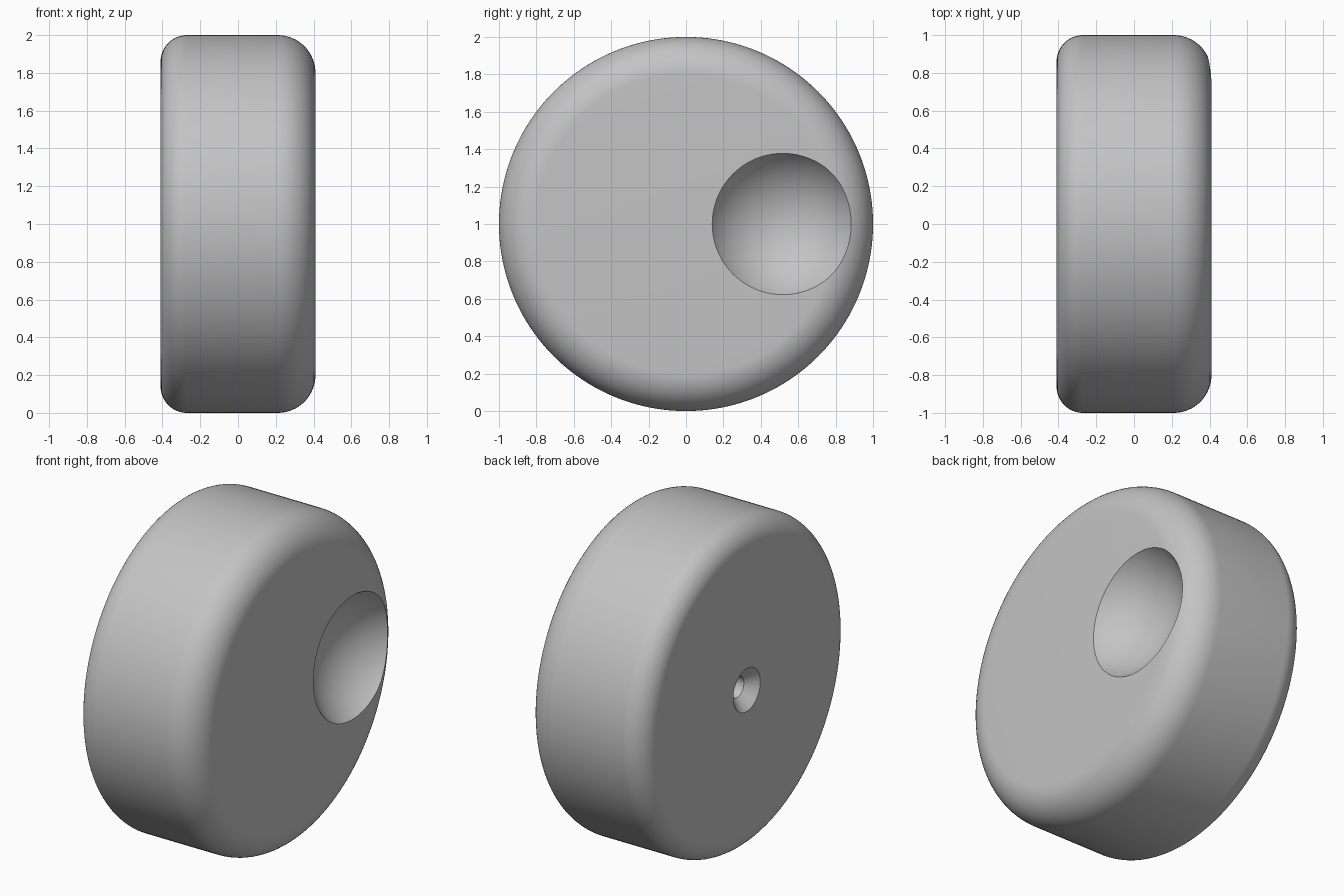
import bpy
import bmesh
from math import sin, cos, pi, radians, sqrt
from mathutils import Matrix, Vector

cube = bpy.data.objects.get("Cube")
if cube:
    bpy.data.objects.remove(cube, do_unlink=True)

HALF = 0.41          # half thickness along x
RADIUS = 1.0
FRONT_FILLET = 0.2   # rounding on the dimpled face
BACK_FILLET = 0.14   # rounding on the screw face
STEPS = 16
SEGMENTS = 160

grey = bpy.data.materials.new("plain grey")
grey.use_nodes = True
colour = (0.55, 0.55, 0.55, 1)
grey.diffuse_color = colour
grey.node_tree.nodes["Principled BSDF"].inputs["Base Color"].default_value = colour


def arc(x, r, radius, start, end):
    """Points (x, radius) on a quarter round, angles measured from +x."""
    angles = [start + (end - start) * i / STEPS for i in range(STEPS + 1)]
    return [(x + radius * cos(a), r + radius * sin(a)) for a in angles]


def new_object(name, bm):
    mesh = bpy.data.meshes.new(name)
    bm.to_mesh(mesh)
    bm.free()
    mesh.materials.append(grey)
    obj = bpy.data.objects.new(name, mesh)
    bpy.context.collection.objects.link(obj)
    return obj


# Knob body: lathed profile including the countersunk screw hole
hole_end = -0.1
profile = [(HALF, 0)]
profile += arc(HALF - FRONT_FILLET, RADIUS - FRONT_FILLET, FRONT_FILLET, 0, pi / 2)
profile += arc(-HALF + BACK_FILLET, RADIUS - BACK_FILLET, BACK_FILLET, pi / 2, pi)
profile += [(-HALF, 0.13), (-HALF + 0.065, 0.065), (hole_end, 0.065), (hole_end, 0)]

bm = bmesh.new()
verts = [bm.verts.new((x, 0, r)) for x, r in profile]
edges = [bm.edges.new(pair) for pair in zip(verts, verts[1:])]
bmesh.ops.spin(bm, geom=verts + edges, cent=(0, 0, 0), axis=(1, 0, 0),
               angle=2 * pi, steps=SEGMENTS)
bmesh.ops.remove_doubles(bm, verts=bm.verts, dist=0.0001)
bmesh.ops.recalc_face_normals(bm, faces=bm.faces)
bmesh.ops.translate(bm, verts=bm.verts, vec=(0, 0, RADIUS))
knob = new_object("knob_body", bm)

# Finger dimple: a sphere cut into the right-hand face
rim, ball = 0.378, 0.45
centre = Vector((HALF + sqrt(ball ** 2 - rim ** 2), 0.518, RADIUS))
bm = bmesh.new()
bmesh.ops.create_uvsphere(
    bm, u_segments=96, v_segments=64, radius=ball,
    matrix=Matrix.Translation(centre) @ Matrix.Rotation(radians(90), 4, "Y"))
cutter = new_object("dimple_cutter", bm)
cutter.hide_render = True

cut = knob.modifiers.new("finger_dimple", "BOOLEAN")
cut.operation = "DIFFERENCE"
cut.solver = "EXACT"
cut.object = cutter

bpy.ops.object.select_all(action="DESELECT")
knob.select_set(True)
bpy.context.view_layer.objects.active = knob
bpy.ops.object.modifier_apply(modifier=cut.name)
bpy.data.objects.remove(cutter, do_unlink=True)
bpy.ops.object.shade_smooth_by_angle(angle=radians(25))
